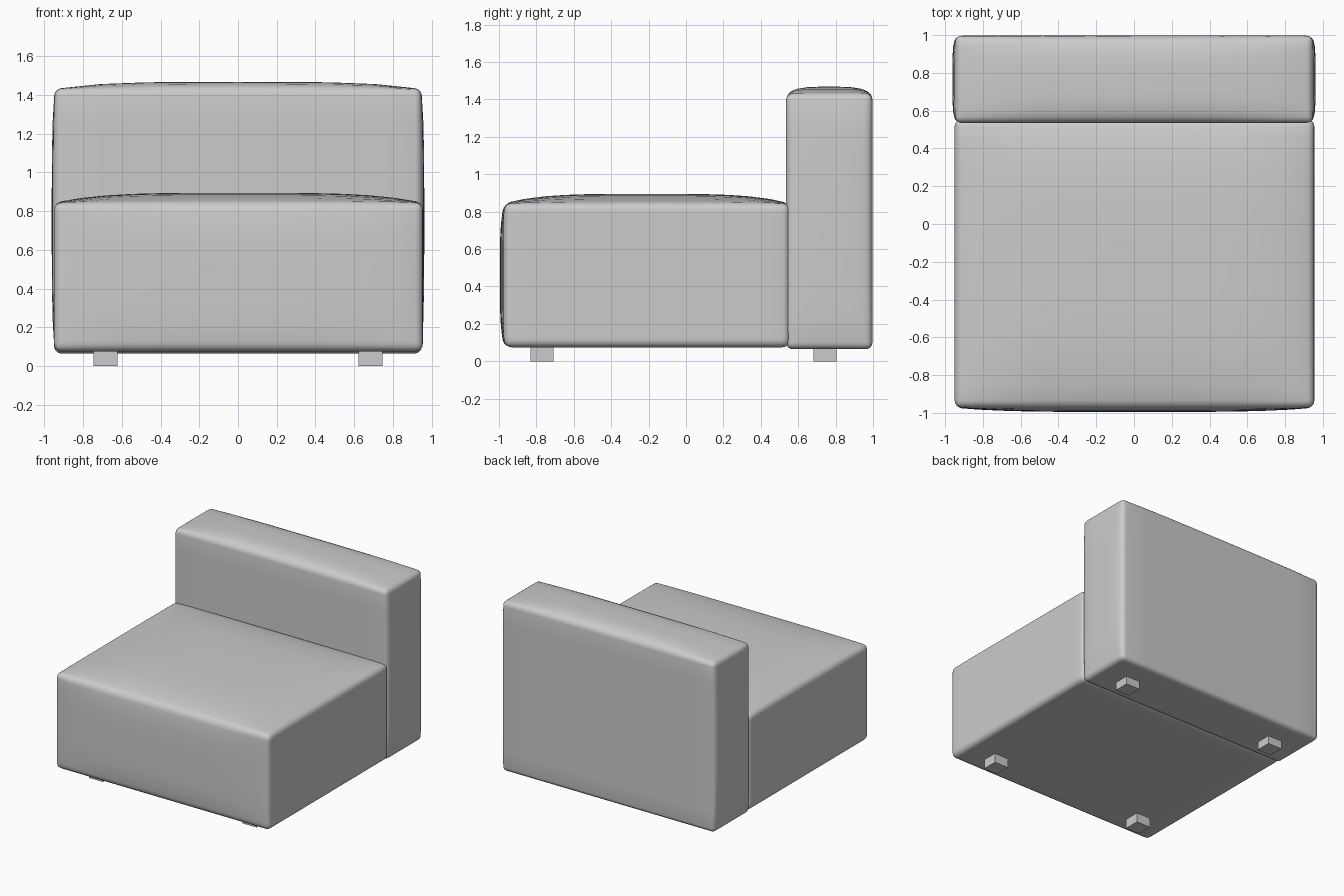
import bpy
import bmesh
from math import radians
from mathutils import Vector

cube = bpy.data.objects.get("Cube")
if cube:
    bpy.data.objects.remove(cube)


def material(name, rgb):
    mat = bpy.data.materials.new(name)
    mat.use_nodes = True
    color = (*rgb, 1)
    mat.diffuse_color = color
    mat.node_tree.nodes["Principled BSDF"].inputs["Base Color"].default_value = color
    return mat


grey = material("grey upholstery", (0.6, 0.6, 0.6))


def block(name, low, high, cuts=0, crown=None, power=4, radius=0):
    """Box between two corners; crown maps (axis, sign) to a padded bulge height."""
    low, high = Vector(low), Vector(high)
    half, mid = (high - low) / 2, (high + low) / 2
    bm = bmesh.new()
    bmesh.ops.create_cube(bm, size=2)
    if cuts:
        bmesh.ops.subdivide_edges(bm, edges=bm.edges[:], cuts=cuts, use_grid_fill=True)
    for v in bm.verts:
        unit = v.co.copy()
        v.co = Vector(mid[i] + unit[i] * half[i] for i in range(3))
        for (axis, sign), height in (crown or {}).items():
            if unit[axis] * sign > 0.999:
                fall = 1
                for other in range(3):
                    if other != axis:
                        fall *= 1 - abs(unit[other]) ** power
                v.co[axis] += sign * height * fall
    # Mark only the box edges for rounding
    weight = bm.edges.layers.float.new("bevel_weight_edge")
    bm.normal_update()
    for e in bm.edges:
        if e.calc_face_angle(0) > radians(50):
            e[weight] = 1
    mesh = bpy.data.meshes.new(name)
    bm.to_mesh(mesh)
    bm.free()
    mesh.materials.append(grey)
    obj = bpy.data.objects.new(name, mesh)
    bpy.context.collection.objects.link(obj)
    if radius:
        bevel = obj.modifiers.new("rounded edges", "BEVEL")
        bevel.limit_method = "WEIGHT"
        bevel.width = radius
        bevel.segments = 4
        mesh.shade_smooth()
    return obj


# Padded seat, crowned on top and slightly at the front
block("seat", (-0.95, -0.973, 0.075), (0.955, 0.555, 0.845), cuts=13,
      crown={(2, 1): 0.05, (1, -1): 0.022}, radius=0.04)

# Backrest, crowned on top and at both ends
block("backrest", (-0.947, 0.535, 0.065), (0.947, 0.997, 1.432), cuts=7,
      crown={(2, 1): 0.036, (0, 1): 0.015, (0, -1): 0.015}, radius=0.035)

# Four small block feet
for side, x in (("right", -0.685), ("left", 0.685)):
    for place, y in (("front", -0.77), ("back", 0.743)):
        block(f"{place}_{side}_foot", (x - 0.062, y - 0.062, 0),
              (x + 0.062, y + 0.062, 0.08))
